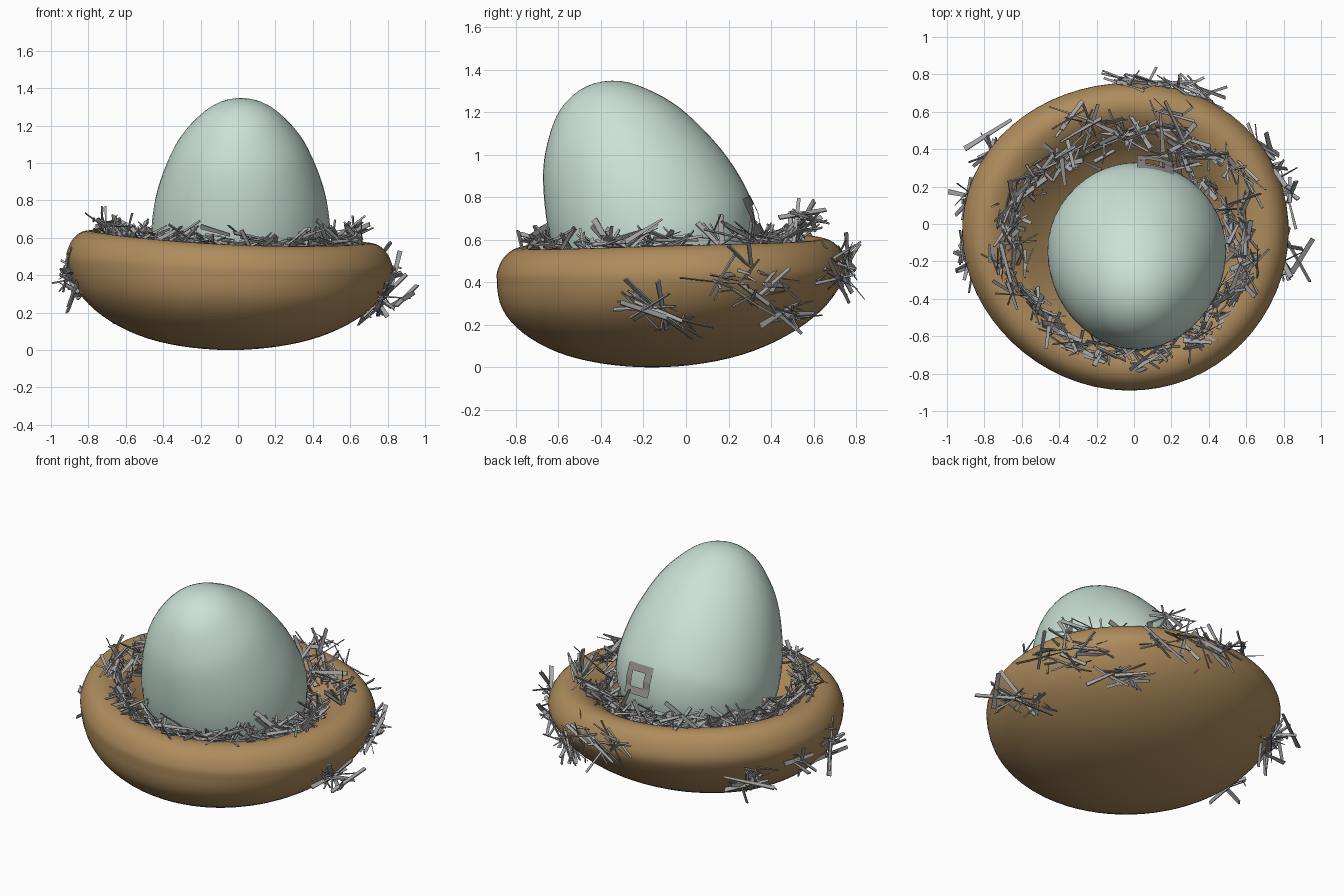
import bpy, bmesh, math, random
from mathutils import Vector, Matrix

if "Cube" in bpy.data.objects:
    bpy.data.objects.remove(bpy.data.objects["Cube"])

random.seed(11)


def material(name, rgb):
    m = bpy.data.materials.new(name)
    m.diffuse_color = (*rgb, 1)
    m.use_nodes = True
    m.node_tree.nodes["Principled BSDF"].inputs["Base Color"].default_value = m.diffuse_color
    return m


BROWN = material("nest brown", (0.43, 0.265, 0.11))
MINT = material("pale mint", (0.59, 0.755, 0.68))
GREY = material("twig grey", (0.38, 0.38, 0.39))
MAUVE = material("mauve grey", (0.29, 0.26, 0.26))


def finish(bm, name, mat, smooth):
    bmesh.ops.recalc_face_normals(bm, faces=bm.faces)
    me = bpy.data.meshes.new(name)
    bm.to_mesh(me)
    bm.free()
    ob = bpy.data.objects.new(name, me)
    bpy.context.collection.objects.link(ob)
    me.materials.append(mat)
    for p in me.polygons:
        p.use_smooth = smooth
    return ob


def spline(pts, n=4):
    """Smooth a 2D profile through its points (Catmull-Rom)."""
    p = [Vector(q) for q in pts]
    # mirror across the axis so the poles are round
    p = [Vector((-p[1].x, p[1].y))] + p + [Vector((-p[-2].x, p[-2].y))]
    out = []
    for a, b, c, d in zip(p, p[1:], p[2:], p[3:]):
        for i in range(n):
            t = i / n
            out.append(0.5 * (2 * b + (c - a) * t + (2 * a - 5 * b + 4 * c - d) * t * t
                              + (3 * b - a - 3 * c + d) * t ** 3))
    return out + [p[-2]]


def lathe(name, profile, place, mat, seg=64):
    """Sweep a profile round; place(radius, height, angle) gives the point."""
    bm = bmesh.new()
    prof = spline(profile)
    rings = [[bm.verts.new(place(q.x, q.y, 2 * math.pi * i / seg)) for i in range(seg)]
             for q in prof[1:-1]]
    for r0, r1 in zip(rings, rings[1:]):
        for i in range(seg):
            j = (i + 1) % seg
            bm.faces.new((r0[i], r0[j], r1[j], r1[i]))
    for q, ring in ((prof[0], rings[0]), (prof[-1], rings[-1])):
        pole = bm.verts.new(place(0, q.y, 0))
        for i in range(seg):
            bm.faces.new((pole, ring[i], ring[(i + 1) % seg]))
    return finish(bm, name, mat, True)


# Nest: rounded bowl, leaning up to the left, with a slightly lumpy outline
def nest_point(f, z, a):
    g = f * (1 + 0.012 * math.cos(3 * a - 2.2))
    x, y = 0.87 * g * math.cos(a), 0.82 * g * math.sin(a)
    lean = z / 0.6 * (-0.045 * x + 0.03 * y + 0.012 * f * math.cos(2 * a))
    low = max(0, 1 - z / 0.43) if f > 0 else 1
    return Vector((x - 0.04, y - 0.06 - 0.1 * low, z + lean))


RIM = [(0.93, 0.575), (0.85, 0.595), (0.76, 0.573), (0.67, 0.52), (0.58, 0.45),
       (0.47, 0.37), (0.3, 0.28), (0, 0.22)]
lathe("nest_bowl", [(0, 0), (0.3, 0.02), (0.56, 0.075), (0.78, 0.17), (0.93, 0.29),
                    (1, 0.43), (0.985, 0.515)] + RIM, nest_point, BROWN)

# Egg: blunt end in the bowl, narrow end leaning to the front
TILT = Matrix.Rotation(math.radians(25), 3, 'X')
EGG = [(0, 0.14), (0.16, 0.17), (0.3, 0.255), (0.41, 0.39), (0.465, 0.53),
       (0.477, 0.66), (0.447, 0.86), (0.37, 1.08), (0.28, 1.225), (0.155, 1.345), (0, 1.39)]


def egg_point(r, h, a):
    return TILT @ Vector((r * math.cos(a), 0.108 + r * math.sin(a), h)) + Vector((0.015, 0.022, 0.016))


lathe("egg", EGG, egg_point, MINT, 48)

# Small square patch with a hole, lying on the back of the egg
bm = bmesh.new()
grid = [[bm.verts.new(egg_point((0.462 if i < 2 else 0.474) + 0.006, 0.42 + 0.045 * i,
                                math.radians(66 + 6 * j))) for j in range(5)] for i in range(5)]
for i in range(4):
    for j in range(4):
        if not (i in (1, 2) and j in (1, 2)):
            bm.faces.new((grid[i][j], grid[i][j + 1], grid[i + 1][j + 1], grid[i + 1][j]))
finish(bm, "egg_patch", MAUVE, False)


# Twigs: clusters of thin tapered slats
def twig(bm, centre, direction, length, width):
    rot = direction.to_track_quat('X', 'Z').to_matrix()
    rot = rot @ Matrix.Rotation(random.gauss(0, 0.8), 3, 'X')
    taper = random.uniform(0.3, 0.9)
    pts = []
    for sx in (-1, 1):
        k = taper if sx > 0 else 1
        for sy, sz in ((-1, -1), (1, -1), (1, 1), (-1, 1)):
            pts.append(centre + rot @ Vector((sx * length / 2, sy * width * k / 2,
                                              sz * width * k * 0.15)))
    if any(abs(p.x) > 1 or abs(p.y) > 0.88 for p in pts):
        return
    v = [bm.verts.new(p) for p in pts]
    bm.faces.new(v[0:4])
    bm.faces.new(v[4:8])
    for i in range(4):
        j = (i + 1) % 4
        bm.faces.new((v[i], v[j], v[j + 4], v[i + 4]))


def cluster(bm, centre, tangent, count, size, spread):
    for _ in range(count):
        d = Vector([random.gauss(0, 0.5) for _ in range(3)]) + tangent * random.uniform(0.2, 1.4)
        c = centre + Vector([random.gauss(0, spread) for _ in range(3)])
        twig(bm, c, d.normalized(), size * random.uniform(0.5, 1.5), random.uniform(0.01, 0.03))


def height_at(f, profile):
    for (f0, z0), (f1, z1) in zip(profile, profile[1:]):
        if f1 <= f <= f0:
            return z0 + (z1 - z0) * (f - f0) / (f1 - f0)


# Inner ring of twigs lying on the rim, wider and fuller towards the back
bm = bmesh.new()
N = 76
for i in range(N):
    a = 2 * math.pi * (i + random.uniform(-0.5, 0.5)) / N
    back = 0.5 + 0.5 * math.sin(a + 0.2)
    f = 0.76 - 0.07 * back + random.uniform(-1, 1) * (0.05 + 0.1 * back)
    z = height_at(f, RIM) + 0.02 + random.uniform(0, 0.03 + 0.05 * back)
    cluster(bm, nest_point(f, z, a), Vector((-math.sin(a), math.cos(a), 0)), 6,
            0.15 + 0.03 * back, 0.02)
finish(bm, "rim_twigs", GREY, False)

# Outer tufts stuck in the side of the bowl: angle in degrees, height
TUFTS = [(-8, 0.31), (-3, 0.29), (8, 0.22), (16, 0.42), (24, 0.47), (28, 0.32), (36, 0.43),
         (44, 0.27), (52, 0.26), (64, 0.42), (72, 0.48), (82, 0.46), (89, 0.5),
         (140, 0.28), (146, 0.36), (165, 0.38), (186, 0.4), (190, 0.31)]
SIDE = [(0.985, 0.52), (1, 0.43), (0.93, 0.29), (0.78, 0.17)]
bm = bmesh.new()
for deg, z in TUFTS:
    a = math.radians(deg)
    for (f1, z1), (f0, z0) in zip(SIDE, SIDE[1:]):
        if z0 <= z < z1:
            f = f0 + (f1 - f0) * (z - z0) / (z1 - z0)
    cluster(bm, nest_point(f + 0.015, z, a), Vector((-math.sin(a), math.cos(a), -0.2)), 8, 0.22, 0.022)
# long slats on the right and left
for c, d, l in (((0.9, -0.17, 0.29), (0.5, 0.8, 0.5), 0.24), ((0.88, -0.2, 0.27), (0.5, -0.9, 0.3), 0.26),
                ((-0.93, 0.16, 0.37), (1, -0.2, 0.2), 0.13), ((-0.78, 0.48, 0.36), (0.8, 0.5, 0.2), 0.3)):
    twig(bm, Vector(c), Vector(d).normalized(), l, 0.028)
finish(bm, "side_twigs", GREY, False)
